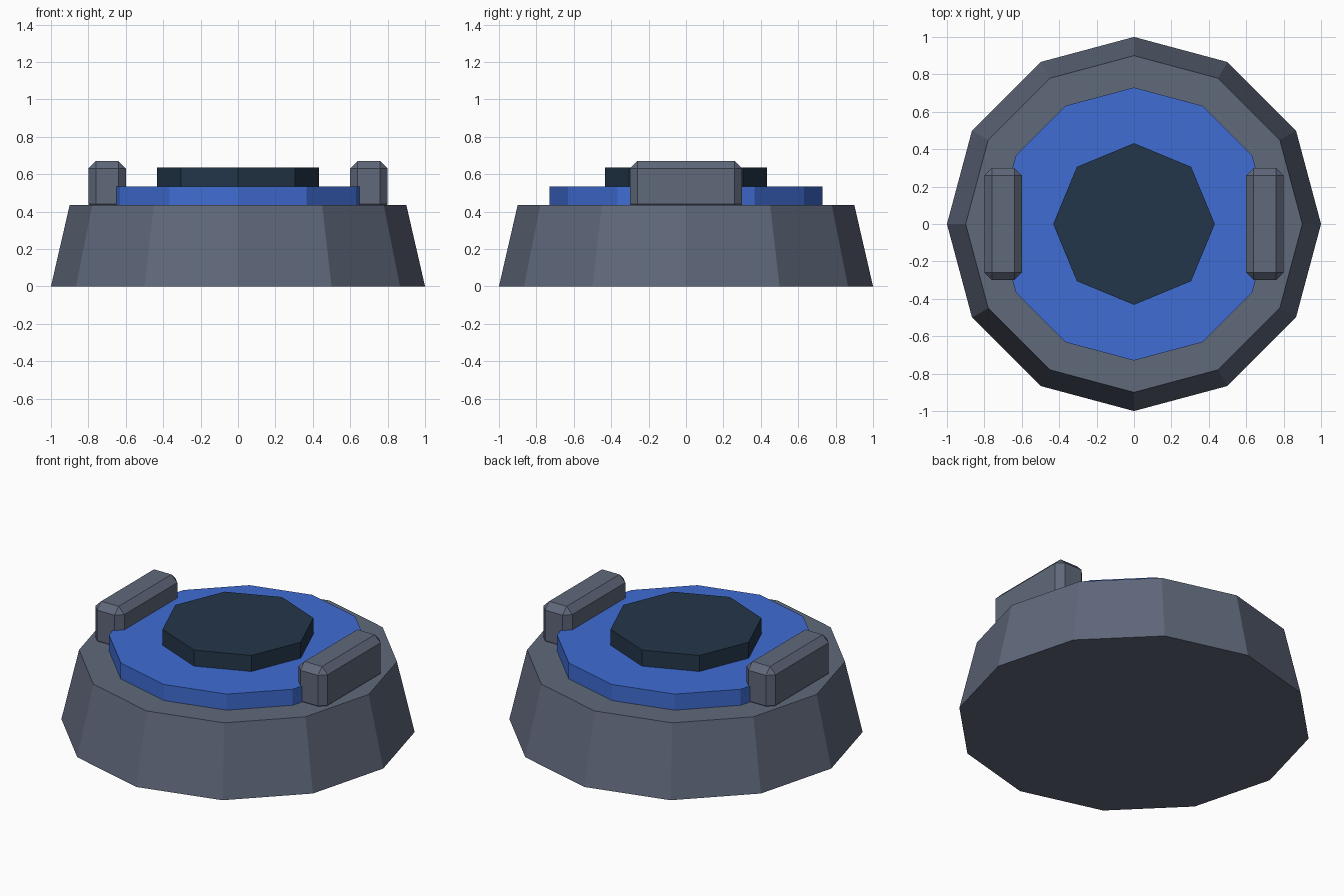
import bpy
import math

cube = bpy.data.objects.get("Cube")
if cube:
    bpy.data.objects.remove(cube, do_unlink=True)


def make_material(name, rgb):
    mat = bpy.data.materials.new(name)
    mat.use_nodes = True
    color = (*rgb, 1.0)
    mat.diffuse_color = color
    mat.node_tree.nodes["Principled BSDF"].inputs["Base Color"].default_value = color
    return mat


slate = make_material("slate grey", (0.115, 0.138, 0.195))
blue = make_material("bright blue", (0.050, 0.150, 0.650))
navy = make_material("dark navy", (0.017, 0.037, 0.067))


def add_disc(name, sides, bottom_radius, top_radius, z_bottom, z_top, mat):
    """Flat-sided disc with a corner on the +y axis."""
    bpy.ops.mesh.primitive_cone_add(
        vertices=sides, radius1=bottom_radius, radius2=top_radius,
        depth=z_top - z_bottom, location=(0, 0, (z_bottom + z_top) / 2))
    disc = bpy.context.object
    disc.name = name
    disc.data.materials.append(mat)
    return disc


def add_clamp(name, side):
    """Chamfered block straddling the edge of the ring, sunk into the base."""
    bpy.ops.mesh.primitive_cube_add(size=1, location=(side * 0.7, 0, 0.535))
    clamp = bpy.context.object
    clamp.name = name
    clamp.scale = (0.2, 0.6, 0.27)
    bpy.ops.object.transform_apply(location=False, rotation=False, scale=True)
    clamp.data.materials.append(slate)
    bevel = clamp.modifiers.new("chamfer", 'BEVEL')
    bevel.width = 0.04
    bevel.segments = 1
    return clamp


# Stacked body
add_disc("base", 12, 1.0, 0.9, 0.0, 0.435, slate)
add_disc("ring_plate", 12, 0.73, 0.73, 0.435, 0.535, blue)
add_disc("centre_cap", 8, 0.432, 0.432, 0.535, 0.635, navy)

# Side clamps
add_clamp("left_clamp", 1)
add_clamp("right_clamp", -1)
